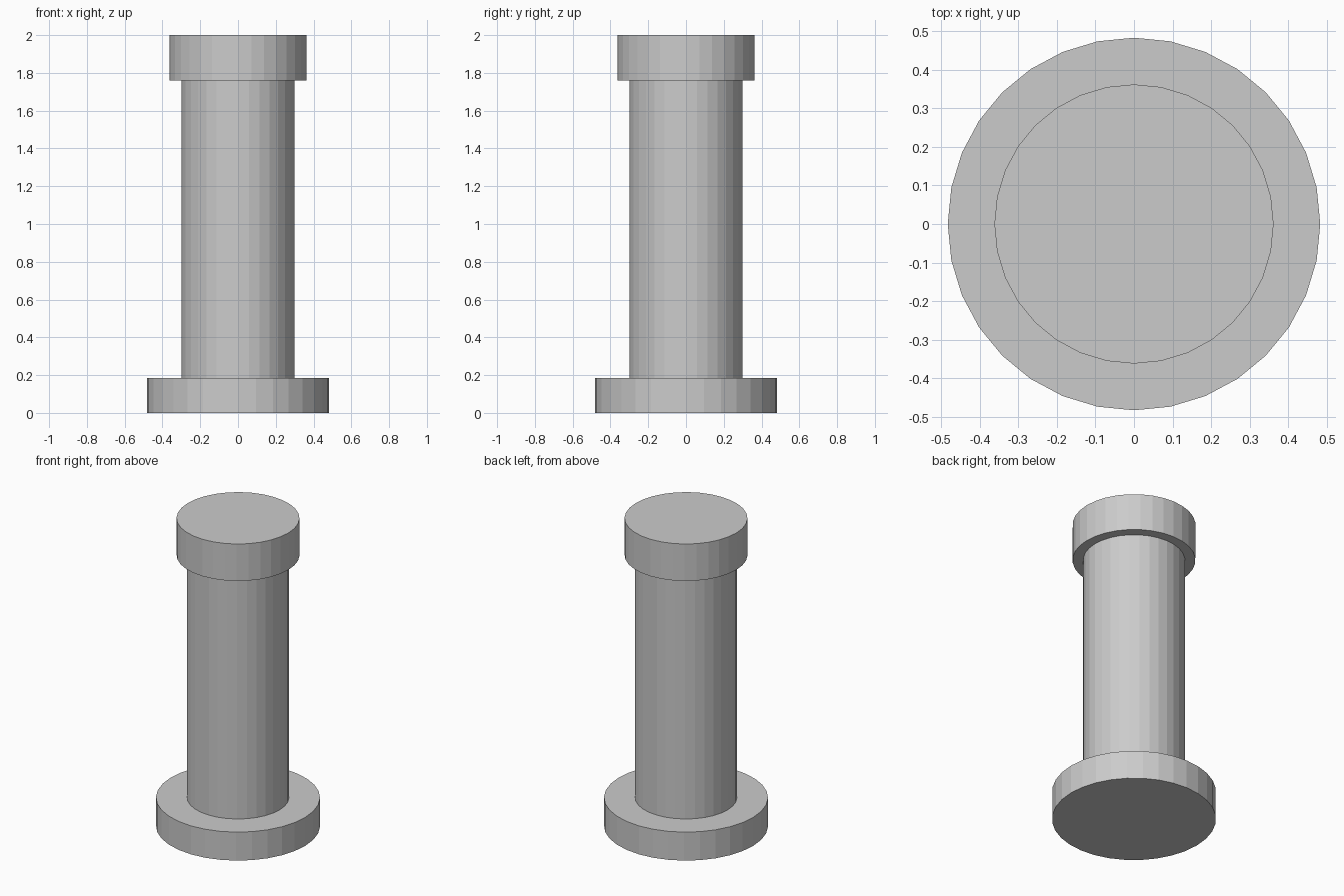
import bpy

# Remove the default cube
cube = bpy.data.objects.get("Cube")
if cube:
    bpy.data.objects.remove(cube, do_unlink=True)

# Single plain grey
GREY = (0.6, 0.6, 0.6, 1.0)
grey = bpy.data.materials.new("plain_grey")
grey.use_nodes = True
grey.diffuse_color = GREY
grey.node_tree.nodes["Principled BSDF"].inputs["Base Color"].default_value = GREY


def drum(name, radius, bottom, top):
    """Closed flat-shaded cylinder standing between two heights."""
    bpy.ops.mesh.primitive_cylinder_add(
        vertices=32, radius=radius, depth=top - bottom,
        location=(0, 0, (bottom + top) / 2))
    part = bpy.context.object
    part.name = name
    part.data.materials.append(grey)
    return part


# Wide foot, slim shaft and overhanging cap
drum("base_disc", 0.483, 0.0, 0.185)
drum("shaft", 0.30, 0.185, 1.76)
drum("top_cap", 0.362, 1.76, 2.0)
